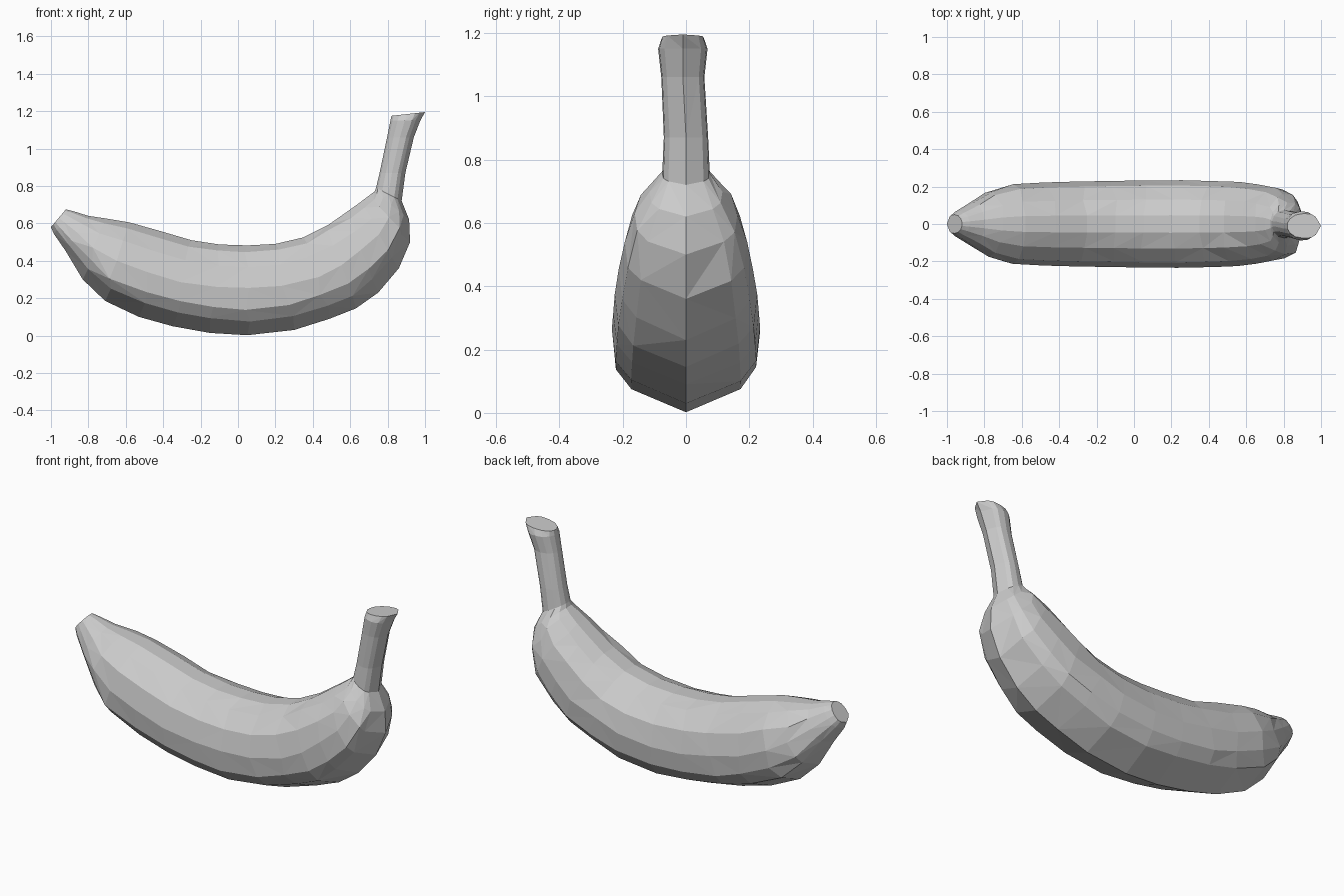
import bpy, bmesh, random
from mathutils import Vector

random.seed(4)
cube = bpy.data.objects.get("Cube")
if cube:
    bpy.data.objects.remove(cube, do_unlink=True)

# Single flat grey skin
skin = bpy.data.materials.new("plain_grey")
skin.use_nodes = True
grey = (0.6, 0.6, 0.6, 1)
skin.diffuse_color = grey
skin.node_tree.nodes["Principled BSDF"].inputs["Base Color"].default_value = grey

# Faceted cross-section: (share of half width, share from outer to inner curve)
half = [(0.74, .16), (0.95, .29), (1, .52), (0.88, .76), (0.56, .93), (0.2, 1)]
section = [(0, 0)] + half + [(-w, t) for w, t in reversed(half)]

# Ribs along the fruit: inner x, inner z, outer x, outer z, half width
ribs = [
    # blossom tip
    (-.92, .675, -1.0, .58, .05), (-.88, .665, -.985, .545, .07),
    (-.80, .64, -.92, .45, .115),
    # body
    (-.70, .625, -.83, .30, .175), (-.58, .605, -.71, .185, .213),
    (-.42, .56, -.53, .10, .222), (-.25, .51, -.35, .05, .227),
    (-.10, .487, -.15, .014, .23), (.05, .482, .05, .002, .233),
    (.20, .49, .30, .03, .234), (.35, .525, .49, .09, .23),
    (.48, .59, .63, .145, .225), (.58, .66, .75, .23, .212),
    (.65, .71, .86, .36, .193), (.70, .748, .92, .50, .162),
    # shoulder and neck
    (.73, .77, .915, .62, .115), (.738, .79, .875, .72, .075),
    # stem
    (.757, .87, .895, .87, .07), (.797, 1.06, .94, 1.06, .068),
    (.815, 1.15, .975, 1.15, .078), (.82, 1.175, 1.0, 1.195, .066),
]

bm = bmesh.new()
rings = []
for i, (ix, iz, ox, oz, width) in enumerate(ribs):
    inner, outer = Vector((ix, 0, iz)), Vector((ox, 0, oz))
    uneven = 0.004 if 2 < i < 15 else 0
    ring = []
    for w, t in section:
        p = outer.lerp(inner, t)
        p.y = w * width - (0.01 if i > 17 else 0)
        # Small irregularity on the flanks keeps the facets natural
        if 0 < t < 1:
            p += Vector((4 * random.uniform(-uneven, uneven), 0,
                         random.uniform(-uneven, uneven)))
        ring.append(bm.verts.new(p))
    rings.append(ring)

# Skin the ribs with triangles of mixed direction
n = len(section)
for a, b in zip(rings, rings[1:]):
    for k in range(n):
        m = (k + 1) % n
        quad = [a[k], a[m], b[m], b[k]]
        if random.random() < 0.5:
            quad = quad[1:] + quad[:1]
        bm.faces.new(quad[:3])
        bm.faces.new((quad[0], quad[2], quad[3]))

# Cut ends
bm.faces.new(rings[0])
bm.faces.new(rings[-1])
bmesh.ops.recalc_face_normals(bm, faces=bm.faces[:])

mesh = bpy.data.meshes.new("banana")
bm.to_mesh(mesh)
bm.free()
mesh.materials.append(skin)
banana = bpy.data.objects.new("banana", mesh)
bpy.context.collection.objects.link(banana)
